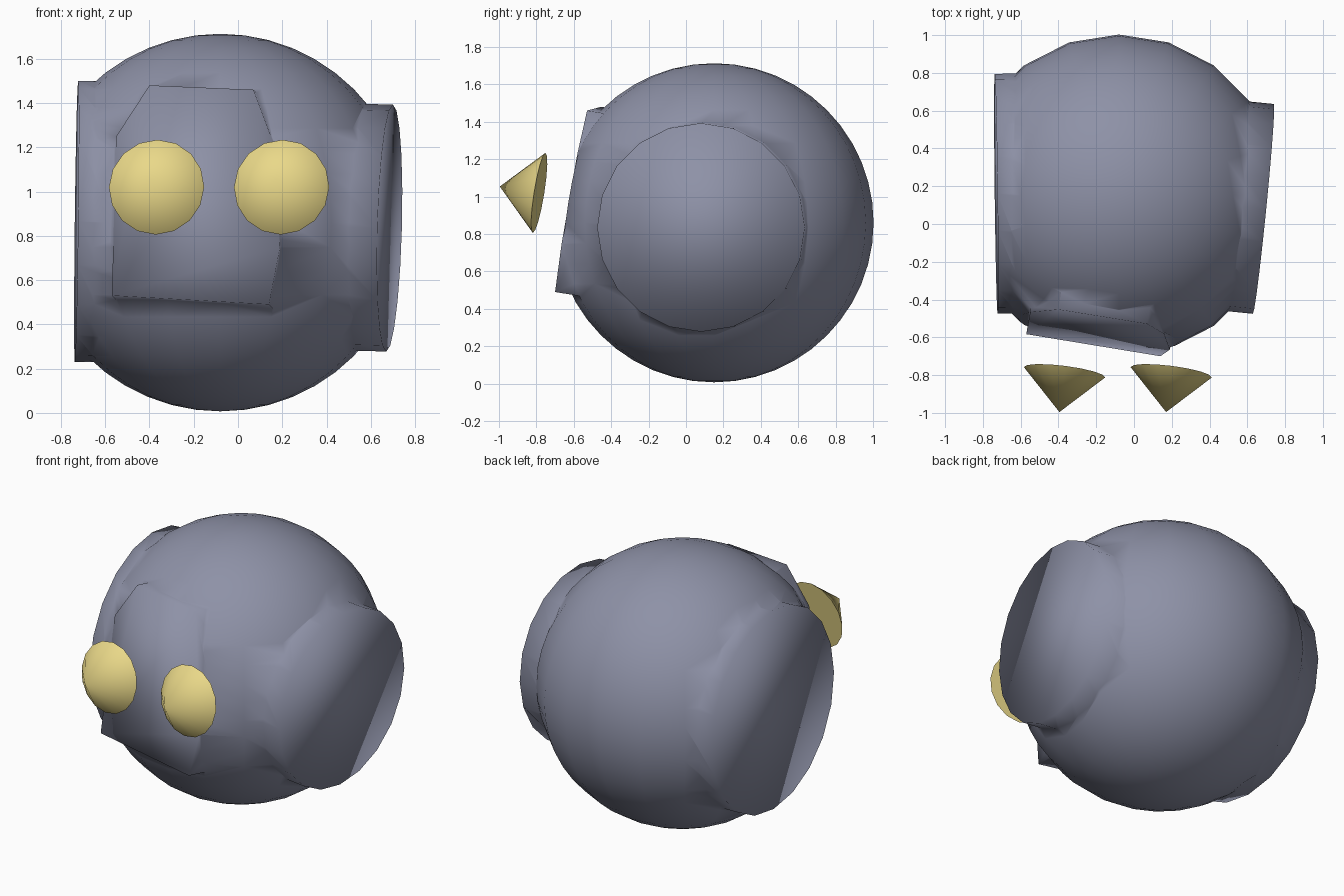
import bpy, bmesh, math
from mathutils import Vector, Matrix

if "Cube" in bpy.data.objects:
    bpy.data.objects.remove(bpy.data.objects["Cube"])

CENTRE = Vector((-0.08, 0.15, 0.86))
RADIUS = 0.853


def material(name, rgb):
    mat = bpy.data.materials.new(name)
    mat.diffuse_color = (*rgb, 1)
    mat.use_nodes = True
    mat.node_tree.nodes["Principled BSDF"].inputs["Base Color"].default_value = mat.diffuse_color
    return mat


slate = material("slate", (0.27, 0.285, 0.385))
yellow = material("yellow", (0.82, 0.69, 0.25))


def finish(bm, name, mat):
    bmesh.ops.recalc_face_normals(bm, faces=bm.faces)
    for f in bm.faces:
        f.smooth = True
    me = bpy.data.meshes.new(name)
    bm.to_mesh(me)
    bm.free()
    me.materials.append(mat)
    ob = bpy.data.objects.new(name, me)
    bpy.context.collection.objects.link(ob)
    return ob


def prism(name, points, normal, depth):
    """Closed solid: flat end cap with straight walls running inward."""
    bm = bmesh.new()
    outer = [bm.verts.new(p) for p in points]
    inner = [bm.verts.new(p - normal * depth) for p in points]
    bm.faces.new(outer)
    bm.faces.new(inner[::-1])
    for i in range(len(points)):
        j = (i + 1) % len(points)
        bm.faces.new((outer[i], inner[i], inner[j], outer[j]))
    ob = finish(bm, name, slate)
    ob.hide_render = True
    ob.hide_viewport = True
    return ob


def disc(centre, normal, radius, sides):
    rot = normal.to_track_quat('Z', 'Y')
    return [centre + rot @ Vector((radius * math.cos(a), radius * math.sin(a), 0))
            for a in (2 * math.pi * i / sides for i in range(sides))]


# side ports: centre, outward normal, radius, depth
ports = {
    "left_port": (Vector((-0.73, 0.16, 0.865)), Vector((-1, -0.012, 0.012)).normalized(), 0.635, 0.22),
    "right_port": (Vector((0.685, 0.08, 0.835)), Vector((1, -0.1, -0.027)).normalized(), 0.558, 0.3),
}
solids = [prism(name, disc(c, n, r, 20), n, d) for name, (c, n, r, d) in ports.items()]

# front plate: tilted flat panel
outline = [(-0.57, 0.53), (0.14, 0.49), (0.19, 0.75), (0.16, 1.22),
           (0.07, 1.46), (-0.40, 1.48), (-0.55, 1.25)]
front_pts = [Vector((x, -0.70 - 0.155 * (x - 0.14) + 0.165 * (z - 0.49), z)) for x, z in outline]
front_n = Vector((-0.155, -1, 0.165)).normalized()
solids.append(prism("front_plate", front_pts, front_n, 0.3))

# round body, cut flat behind each port
bm = bmesh.new()
bmesh.ops.create_uvsphere(bm, u_segments=20, v_segments=24, radius=RADIUS,
                          matrix=Matrix.Translation(CENTRE))
cuts = [(c, n) for c, n, r, d in ports.values()] + [(front_pts[1], front_n)]
for c, n in cuts:
    res = bmesh.ops.bisect_plane(bm, geom=bm.verts[:] + bm.edges[:] + bm.faces[:],
                                 plane_co=c - n * 0.006, plane_no=n, clear_outer=True)
    edges = [g for g in res["geom_cut"] if isinstance(g, bmesh.types.BMEdge)]
    bmesh.ops.edgeloop_fill(bm, edges=edges)
body = finish(bm, "round_body", slate)

# ports and plate blend into the body as one smooth surface
for solid in solids:
    mod = body.modifiers.new("join_" + solid.name, 'BOOLEAN')
    mod.operation = 'UNION'
    mod.solver = 'EXACT'
    mod.object = solid

# floating cone eyes: smooth sides, crisp flat back
axis = Vector((-0.128, -1, 0.16)).normalized()
for name, x in (("eye_left", -0.368), ("eye_right", 0.197)):
    bm = bmesh.new()
    base = Vector((x, -0.785, 1.02))
    ring = [bm.verts.new(p) for p in disc(base, axis, 0.217, 16)]
    tip = bm.verts.new(base + axis * 0.215)
    back = bm.faces.new(ring)
    for e in back.edges:
        e.smooth = False
    for i in range(16):
        bm.faces.new((ring[i], ring[(i + 1) % 16], tip))
    finish(bm, name, yellow)
